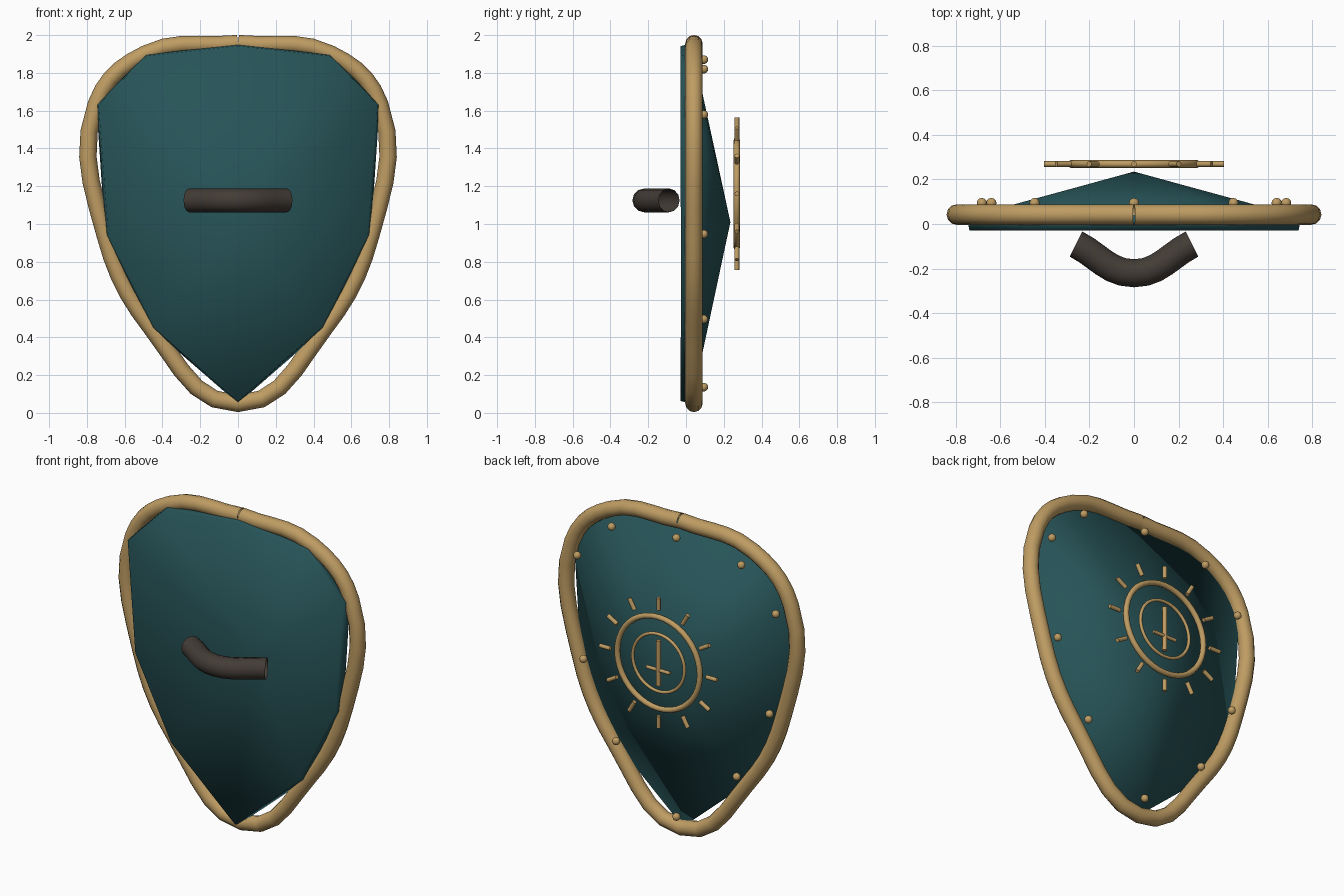
import bpy, bmesh, math
from mathutils import Vector, Matrix

if "Cube" in bpy.data.objects:
    bpy.data.objects.remove(bpy.data.objects["Cube"])


def material(name, rgb):
    m = bpy.data.materials.new(name)
    m.diffuse_color = (*rgb, 1)
    m.use_nodes = True
    m.node_tree.nodes["Principled BSDF"].inputs["Base Color"].default_value = m.diffuse_color
    return m


TEAL = material("dark_teal", (0.02, 0.088, 0.097))
GOLD = material("brass", (0.52, 0.335, 0.125))
DARK = material("dark_leather", (0.056, 0.045, 0.037))


def finish(name, bm, mat, angle=None):
    me = bpy.data.meshes.new(name)
    bm.to_mesh(me)
    bm.free()
    ob = bpy.data.objects.new(name, me)
    bpy.context.collection.objects.link(ob)
    me.materials.append(mat)
    bpy.ops.object.select_all(action='DESELECT')
    ob.select_set(True)
    bpy.context.view_layer.objects.active = ob
    if angle:
        bpy.ops.object.shade_smooth_by_angle(angle=math.radians(angle))
    else:
        bpy.ops.object.shade_smooth()
    return ob


def tube(name, pts, radius, mat, res, bevel):
    # smooth open tube through the points
    cu = bpy.data.curves.new(name, 'CURVE')
    cu.dimensions = '3D'
    cu.bevel_depth = radius
    cu.bevel_resolution = bevel
    cu.resolution_u = res
    sp = cu.splines.new('BEZIER')
    sp.bezier_points.add(len(pts) - 1)
    for bp, p in zip(sp.bezier_points, pts):
        bp.co = p
        bp.handle_left_type = bp.handle_right_type = 'AUTO'
    ob = bpy.data.objects.new(name, cu)
    bpy.context.collection.objects.link(ob)
    bpy.context.view_layer.update()
    me = bpy.data.meshes.new_from_object(
        ob.evaluated_get(bpy.context.evaluated_depsgraph_get()))
    bpy.data.objects.remove(ob)
    bm = bmesh.new()
    bm.from_mesh(me)
    return finish(name, bm, mat)


def rod(name, a, b, radius):
    a, b = Vector(a), Vector(b)
    d = b - a
    bm = bmesh.new()
    mat = Matrix.Translation((a + b) / 2) @ d.to_track_quat('Z', 'Y').to_matrix().to_4x4()
    bmesh.ops.create_cone(bm, cap_ends=True, segments=8, radius1=radius,
                          radius2=radius, depth=d.length, matrix=mat)
    return finish(name, bm, GOLD, 50)


def ring(name, center, major, minor):
    # torus facing the y axis
    bm = bmesh.new()
    n, k = 40, 8
    grid = []
    for i in range(n):
        a = 2 * math.pi * i / n
        row = []
        for j in range(k):
            b = 2 * math.pi * j / k
            r = major + minor * math.cos(b)
            row.append(bm.verts.new(Vector(center) + Vector(
                (r * math.cos(a), minor * math.sin(b), r * math.sin(a)))))
        grid.append(row)
    for i in range(n):
        for j in range(k):
            p, q = grid[i], grid[(i + 1) % n]
            bm.faces.new((p[j], p[(j + 1) % k], q[(j + 1) % k], q[j]))
    bmesh.ops.recalc_face_normals(bm, faces=bm.faces)
    return finish(name, bm, GOLD)


# Outline, clockwise from the top
half = [(0.49, 1.9), (0.75, 1.635), (0.703, 0.94), (0.455, 0.445)]
outline = [(0, 1.955)] + half + [(0, 0.05)] + [(-x, z) for x, z in reversed(half)]
CZ = 1.01

# Shield body: shallow pointed shell with thickness
bm = bmesh.new()
apex = bm.verts.new((0, 0.235, CZ))
edge = [bm.verts.new((x, 0.03, z)) for x, z in outline]
for i, v in enumerate(edge):
    bm.faces.new((apex, v, edge[(i + 1) % len(edge)]))
bm.normal_update()
if sum(f.normal.y for f in bm.faces) < 0:
    bmesh.ops.reverse_faces(bm, faces=bm.faces)
body = finish("shield_body", bm, TEAL)
sol = body.modifiers.new("thickness", 'SOLIDIFY')
sol.thickness = 0.06
sol.offset = -1

# Rim tube, with its seam at the top
tube("rim", [(x, 0.042, z) for x, z in outline + outline[:1]], 0.046, GOLD, 5, 4)

# Studs just inside the rim
for i, (x, z) in enumerate(outline):
    bm = bmesh.new()
    bmesh.ops.create_uvsphere(bm, u_segments=12, v_segments=8, radius=0.023,
                              matrix=Matrix.Translation((x * 0.91, 0.094, CZ + (z - CZ) * 0.91)))
    finish(f"stud_{i}", bm, GOLD)

# Grip
tube("grip", [(-0.26, -0.09, 1.125), (0, -0.221, 1.125), (0.26, -0.09, 1.125)],
     0.063, DARK, 6, 4)

# Emblem: two rings, twelve rays and a cross
EY, EZ = 0.269, 1.16
ring("emblem_outer_ring", (0, EY, EZ), 0.284, 0.017)
ring("emblem_inner_ring", (0, EY, EZ), 0.178, 0.01)
for i in range(12):
    a = math.pi * i / 6
    c, s = math.cos(a), math.sin(a)
    rod(f"emblem_ray_{i}", (c * 0.33, EY, EZ + s * 0.33),
        (c * 0.403, EY, EZ + s * 0.403), 0.013)
rod("emblem_upright", (0, EY, EZ - 0.14), (0, EY, EZ + 0.14), 0.014)
rod("emblem_crossbar", (-0.08, EY, EZ - 0.045), (0.08, EY, EZ - 0.045), 0.011)
